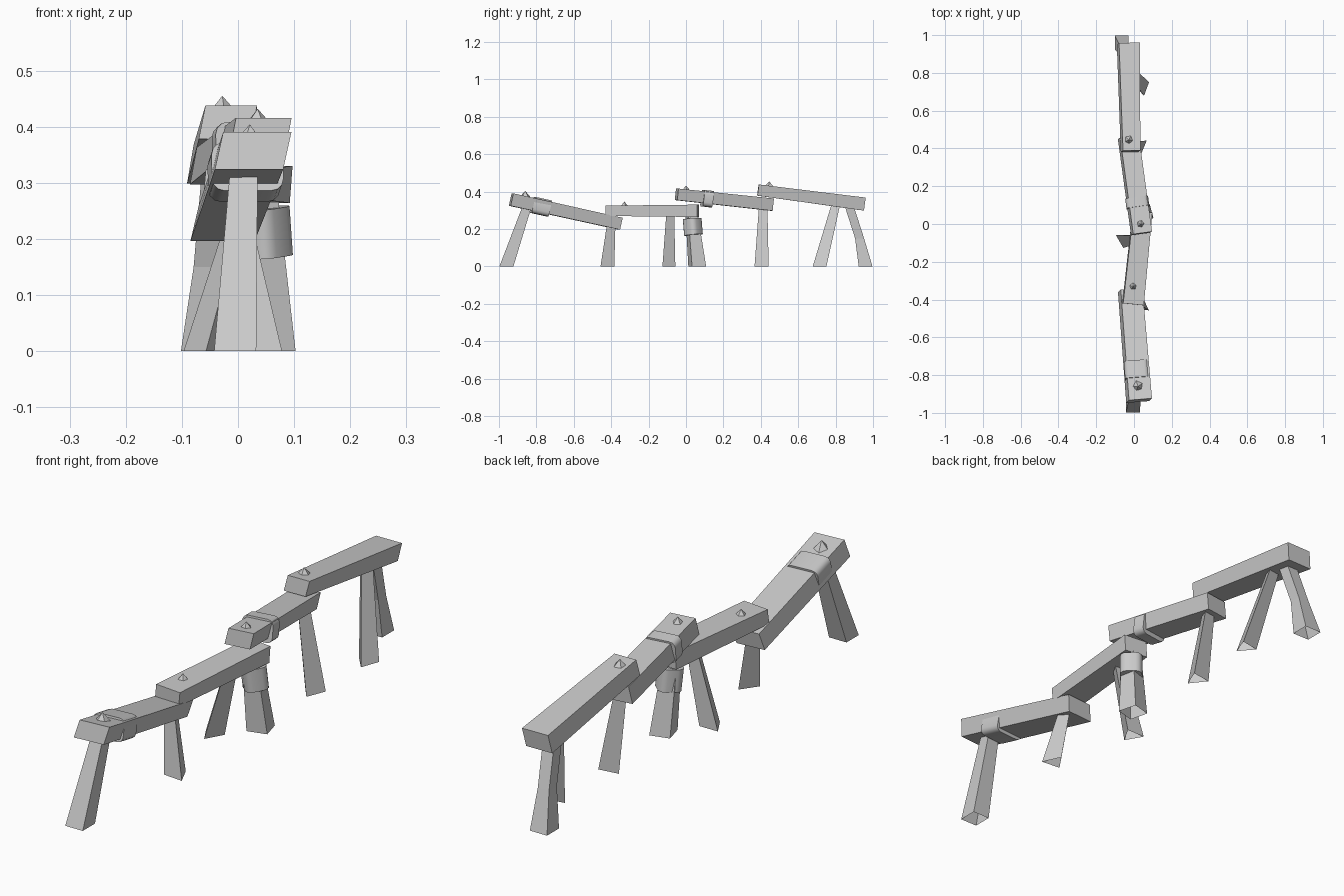
import bpy, bmesh, math
from mathutils import Vector, Matrix

cube = bpy.data.objects.get("Cube")
if cube:
    bpy.data.objects.remove(cube, do_unlink=True)

GREY = 0.6
mat = bpy.data.materials.new("plain_grey")
mat.use_nodes = True
mat.diffuse_color = (GREY, GREY, GREY, 1)
mat.node_tree.nodes["Principled BSDF"].inputs["Base Color"].default_value = (GREY, GREY, GREY, 1)


def finish(name, bm, smooth=False):
    bmesh.ops.recalc_face_normals(bm, faces=bm.faces)
    mesh = bpy.data.meshes.new(name)
    bm.to_mesh(mesh)
    bm.free()
    mesh.materials.append(mat)
    obj = bpy.data.objects.new(name, mesh)
    bpy.context.collection.objects.link(obj)
    if smooth:
        bpy.ops.object.select_all(action='DESELECT')
        obj.select_set(True)
        bpy.context.view_layer.objects.active = obj
        bpy.ops.object.shade_smooth_by_angle(angle=math.radians(50))
    return obj


def loft(name, rings, cap_start=True):
    """Skin a list of equal rings of points."""
    bm = bmesh.new()
    loops = [[bm.verts.new(p) for p in ring] for ring in rings]
    n = len(loops[0])
    for a, b in zip(loops, loops[1:]):
        for i in range(n):
            j = (i + 1) % n
            bm.faces.new((a[i], a[j], b[j], b[i]))
    if cap_start:
        bm.faces.new(loops[0])
    bm.faces.new(loops[-1])
    return finish(name, bm)


def frame(start, end):
    """Direction, sideways and upward axes of a line."""
    along = (Vector(end) - Vector(start)).normalized()
    side = along.cross(Vector((0, 0, 1))).normalized()
    return along, side, side.cross(along)


def beam(name, start, end, widths, heights, lean):
    _, side, up = frame(start, end)
    rings = []
    for c, w, h in zip((start, end), widths, heights):
        rings.append([Vector(c) + side * sx * w / 2 + up * sz * h / 2 + Vector((sz * lean / 2, 0, 0))
                      for sx, sz in ((-1, -1), (1, -1), (1, 1), (-1, 1))])
    loft(name, rings)


def leg(name, sides, yaw, *stations):
    """Open-footed tapering leg; each station is (x, y, z, radius)."""
    rings = []
    for x, y, z, r in stations:
        angles = [math.radians(yaw) + math.tau * i / sides for i in range(sides)]
        rings.append([Vector((x + r * math.cos(a), y + r * math.sin(a), z)) for a in angles])
    loft(name, rings, cap_start=False)


def wrap(name, start, end, width, height, rounding):
    """Round-cornered sleeve along a line."""
    along, side, up = frame(start, end)
    bm = bmesh.new()
    bmesh.ops.create_cube(bm, size=1)
    length = (Vector(end) - Vector(start)).length
    bmesh.ops.scale(bm, vec=(width, length, height), verts=bm.verts)
    edges = [e for e in bm.edges if abs(e.verts[0].co.y - e.verts[1].co.y) > length / 2]
    bmesh.ops.bevel(bm, geom=edges, offset=rounding, segments=3, profile=0.5, affect='EDGES')
    rot = Matrix((side, along, up)).transposed().to_4x4()
    bm.transform(Matrix.Translation((Vector(start) + Vector(end)) / 2) @ rot)
    finish(name, bm, True)


def peg(name, x, y, z, yaw):
    bm = bmesh.new()
    bmesh.ops.create_cone(bm, cap_ends=True, segments=5, radius1=0.032, radius2=0, depth=0.036)
    bm.transform(Matrix.Translation((x, y, z)) @ Matrix.Rotation(yaw, 4, 'Z'))
    finish(name, bm)


# Overlapping beams, front to back
beam("front_beam", (0.027, -0.935, 0.357), (-0.02, -0.35, 0.228), (0.122, 0.115), (0.068, 0.065), 0.016)
beam("front_middle_beam", (-0.005, -0.425, 0.297), (0.045, 0.065, 0.297), (0.11, 0.1), (0.055, 0.066), 0.005)
beam("rear_middle_beam", (0.04, -0.05, 0.385), (-0.03, 0.46, 0.33), (0.1, 0.1), (0.062, 0.066), 0.013)
beam("rear_beam", (-0.018, 0.385, 0.408), (-0.03, 0.955, 0.333), (0.092, 0.11), (0.06, 0.07), 0.012)

# Legs: square ones
leg("front_leg", 4, 45, (-0.005, -0.96, 0, 0.053), (0.011, -0.845, 0.335, 0.034))
leg("middle_wrapped_leg", 4, 60, (0.055, 0.06, 0, 0.055), (0.038, 0.03, 0.28, 0.038))
leg("rear_leg", 4, 45, (-0.065, 0.96, 0, 0.052), (-0.055, 0.928, 0.15, 0.034), (-0.04, 0.872, 0.325, 0.034))
# Legs: three-sided ones
leg("front_joint_leg", 3, -35, (0.04, -0.43, 0, 0.047), (0, -0.405, 0.235, 0.028))
leg("middle_leg", 3, 150, (-0.057, -0.08, 0, 0.046), (0.02, -0.077, 0.285, 0.028))
leg("rear_joint_leg", 3, 38, (0.03, 0.413, 0, 0.047), (-0.02, 0.418, 0.32, 0.028))
leg("rear_side_leg", 3, 40, (0.045, 0.722, 0, 0.045), (-0.022, 0.808, 0.34, 0.028))

# Wrappings
wrap("front_beam_wrap", (0.017, -0.82, 0.329), (0.01, -0.73, 0.309), 0.128, 0.088, 0.022)
wrap("rear_beam_wrap", (0.021, 0.088, 0.365), (0.014, 0.138, 0.359), 0.122, 0.088, 0.022)
wrap("leg_wrap", (0.048, 0.04, 0.168), (0.042, 0.033, 0.255), 0.086, 0.086, 0.025)

# Pegs on the joints
for i, (x, y, z) in enumerate(((0.021, -0.86, 0.386), (-0.005, -0.33, 0.328),
                               (0.035, 0, 0.414), (-0.028, 0.445, 0.437))):
    peg("joint_peg_%d" % (i + 1), x, y, z, 0.3 + i)
